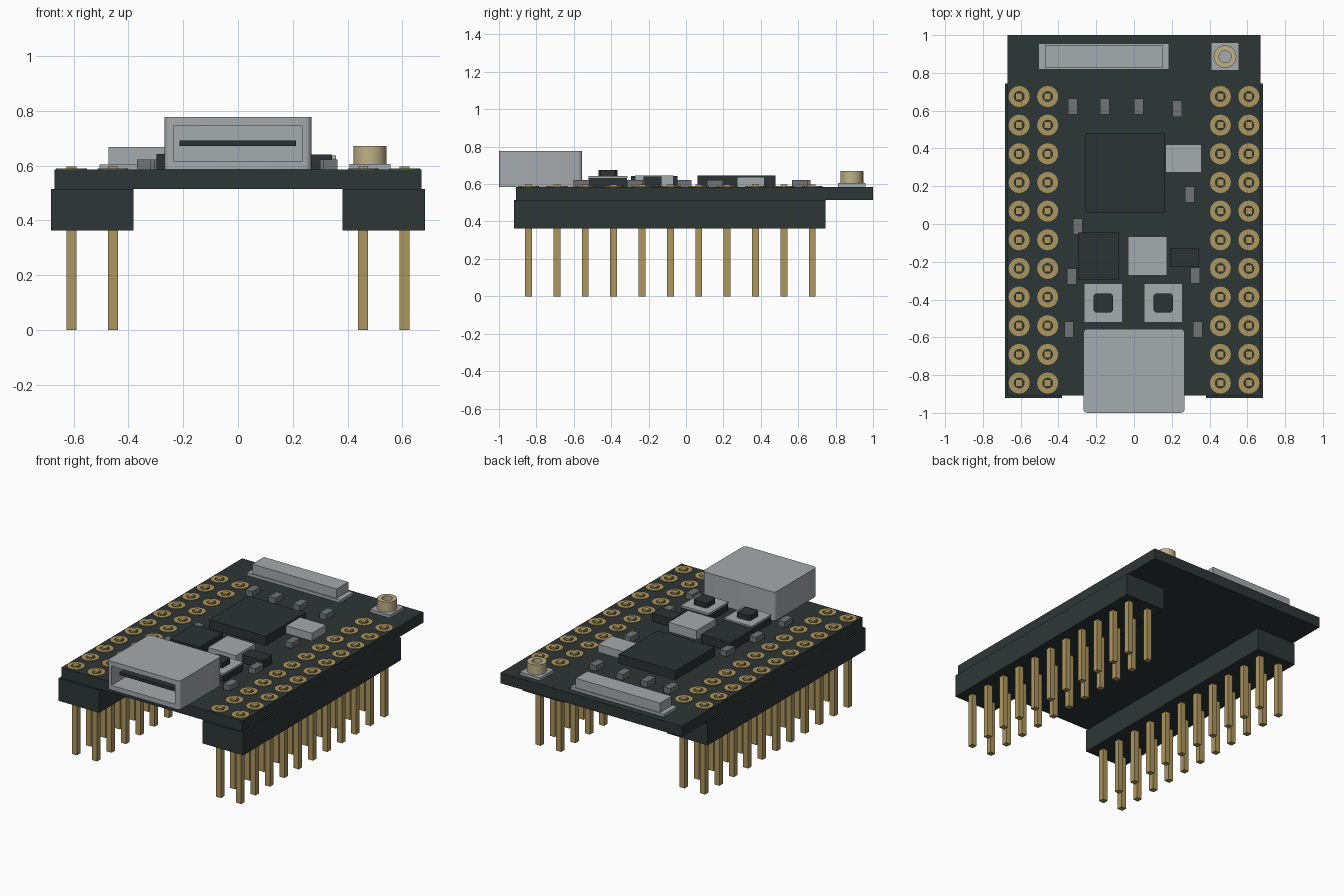
import bpy, bmesh, math
from mathutils import Matrix

if "Cube" in bpy.data.objects:
    bpy.data.objects.remove(bpy.data.objects["Cube"])


def material(name, rgb):
    m = bpy.data.materials.new(name)
    m.diffuse_color = (*rgb, 1)
    m.use_nodes = True
    m.node_tree.nodes["Principled BSDF"].inputs["Base Color"].default_value = m.diffuse_color
    return m


DARK = material("dark board", (0.027, 0.037, 0.037))
CHIP = material("chip black", (0.025, 0.032, 0.032))
METAL = material("grey metal", (0.376, 0.405, 0.425))
GOLD = material("pin gold", (0.423, 0.305, 0.112))
PALE = material("pale gold", (0.52, 0.434, 0.242))
PASSIVE = material("mid grey", (0.162, 0.174, 0.174))


def finish(bm, name, mat):
    bmesh.ops.recalc_face_normals(bm, faces=bm.faces)
    me = bpy.data.meshes.new(name)
    bm.to_mesh(me)
    bm.free()
    me.materials.append(mat)
    ob = bpy.data.objects.new(name, me)
    bpy.context.collection.objects.link(ob)
    return ob


def add_box(bm, x0, x1, y0, y1, z0, z1):
    mat = Matrix.Translation(((x0 + x1) / 2, (y0 + y1) / 2, (z0 + z1) / 2)) @ \
        Matrix.Diagonal((x1 - x0, y1 - y0, z1 - z0, 1))
    bmesh.ops.create_cube(bm, size=1, matrix=mat)


def box(name, mat, *bounds, round_corners=0, segments=1):
    bm = bmesh.new()
    add_box(bm, *bounds)
    if round_corners:
        bevel_vertical(bm, round_corners, segments)
    return finish(bm, name, mat)


def bevel_vertical(bm, radius, segments):
    edges = [e for e in bm.edges
             if abs(e.verts[0].co.z - e.verts[1].co.z) > 1e-4]
    bmesh.ops.bevel(bm, geom=edges, offset=radius, segments=segments,
                    profile=0.5, affect='EDGES')


def add_tube(bm, x, y, r_in, r_out, z0, z1, n):
    """Upright tube with a square cross-section swept round its axis."""
    rings = []
    for r, z in ((r_out, z0), (r_out, z1), (r_in, z1), (r_in, z0)):
        rings.append([bm.verts.new((x + r * math.cos(2 * math.pi * i / n),
                                    y + r * math.sin(2 * math.pi * i / n), z))
                      for i in range(n)])
    for a in range(4):
        p, q = rings[a], rings[(a + 1) % 4]
        for i in range(n):
            j = (i + 1) % n
            bm.faces.new((p[i], p[j], q[j], q[i]))


TOP = 0.585  # upper surface of the board

# Board and the two header strips under it
box("board", DARK, -0.67, 0.67, -0.908, 1.0, 0.514, TOP)
for side, x0, x1 in (("left", -0.682, -0.382), ("right", 0.382, 0.682)):
    box(side + "_header_strip", DARK, x0, x1, -0.92, 0.745, 0.363, 0.514)

# Square pins through the headers, with ring pads on the board
pins, pads = bmesh.new(), bmesh.new()
h = 0.0185
for x in (-0.608, -0.457, 0.457, 0.608):
    for row in range(11):
        y = 0.675 - 0.1517 * row
        add_box(pins, x - h, x + h, y - h, y + h, 0, 0.597)
        add_tube(pads, x, y, 0.029, 0.056, TOP - 0.002, TOP + 0.004, 16)
finish(pins, "header_pins", GOLD)
finish(pads, "ring_pads", GOLD)

# Port shell with an open front and a tongue inside
bm = bmesh.new()
add_box(bm, -0.268, 0.268, -1.0, -0.555, TOP, 0.777)
bevel_vertical(bm, 0.022, 4)
bm.faces.ensure_lookup_table()
front = min(bm.faces, key=lambda f: f.calc_center_median().y)
bmesh.ops.inset_region(bm, faces=[front], thickness=0.03)
for v in front.verts:
    v.co.x = math.copysign(0.236, v.co.x)
    v.co.z = 0.745 if v.co.z > 0.68 else 0.616
ext = bmesh.ops.extrude_discrete_faces(bm, faces=[front])
for v in ext["faces"][0].verts:
    v.co.y = -0.64
shell = finish(bm, "port_shell", METAL)
bpy.context.view_layer.objects.active = shell
shell.select_set(True)
bpy.ops.object.shade_smooth_by_angle(angle=math.radians(30))
box("port_tongue", CHIP, -0.213, 0.211, -0.95, -0.64, 0.672, 0.692)

# Flat cable connector at the rear
box("cable_connector_base", METAL, -0.505, 0.184, 0.817, 0.955, TOP, 0.604)
box("cable_connector_body", METAL, -0.472, 0.152, 0.825, 0.948, 0.604, 0.667)

# Antenna socket
box("antenna_base", METAL, 0.407, 0.556, 0.812, 0.96, TOP, 0.605)
bm = bmesh.new()
add_tube(bm, 0.482, 0.886, 0.032, 0.06, 0.605, 0.671, 32)
ring = finish(bm, "antenna_socket", PALE)
bpy.context.view_layer.objects.active = ring
ring.select_set(True)
bpy.ops.object.shade_smooth_by_angle(angle=math.radians(30))

# Chips and metal cans
box("main_chip", CHIP, -0.256, 0.163, 0.061, 0.478, TOP, 0.645)
box("second_chip", CHIP, -0.297, -0.08, -0.295, -0.046, TOP, 0.643)
box("regulator", CHIP, 0.19, 0.343, -0.226, -0.13, TOP, 0.64)
box("crystal_can", METAL, 0.166, 0.357, 0.272, 0.42, TOP, 0.637)
box("metal_can", METAL, -0.032, 0.175, -0.273, -0.066, TOP, 0.647)

# Push buttons
for side, x in (("left", -0.163), ("right", 0.155)):
    box(side + "_button_body", CHIP, x - 0.102, x + 0.102,
        -0.521, -0.315, TOP, 0.632)
    box(side + "_button_plate", METAL, x - 0.103, x + 0.103,
        -0.522, -0.314, 0.632, 0.643)
    box(side + "_button_cap", CHIP, x - 0.051, x + 0.051,
        -0.469, -0.367, 0.643, 0.676, round_corners=0.012)

# Small surface-mounted parts
bm = bmesh.new()
for x, y in ((-0.325, 0.622), (-0.155, 0.622), (0.026, 0.622), (0.23, 0.61),
             (0.295, 0.156), (-0.297, -0.013), (-0.33, -0.278),
             (-0.344, -0.558), (0.338, -0.558), (0.325, -0.273)):
    add_box(bm, x - 0.025, x + 0.025, y - 0.043, y + 0.043, TOP, 0.622)
finish(bm, "small_components", PASSIVE)
